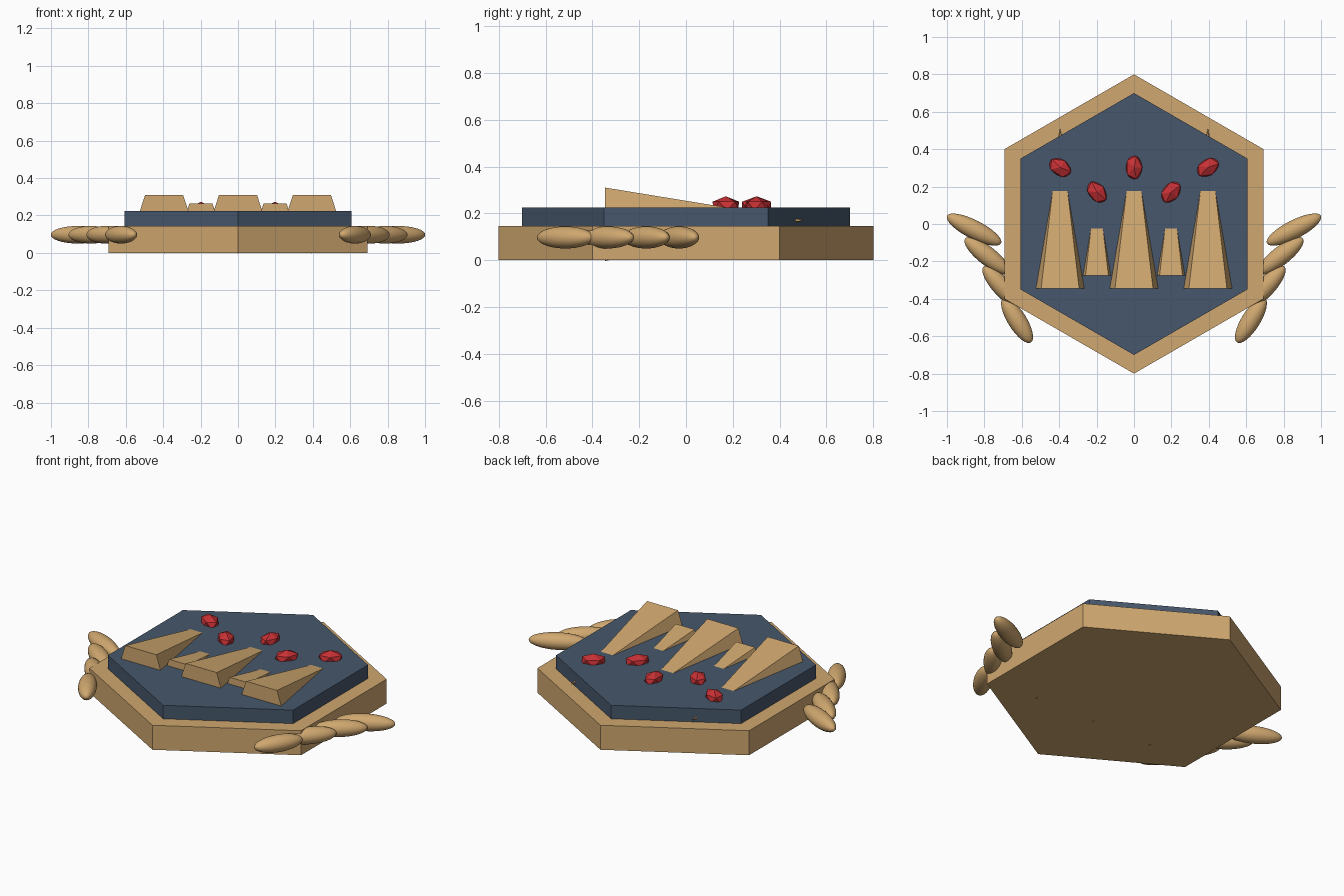
import bpy
import math

if "Cube" in bpy.data.objects:
    bpy.data.objects.remove(bpy.data.objects["Cube"])


def material(name, color):
    m = bpy.data.materials.new(name)
    m.diffuse_color = (*color, 1)
    m.use_nodes = True
    m.node_tree.nodes["Principled BSDF"].inputs["Base Color"].default_value = m.diffuse_color
    return m


TAN = material("tan gold", (0.63, 0.39, 0.16))
BLUE = material("slate blue", (0.063, 0.095, 0.15))
RED = material("gem red", (0.578, 0.03, 0.035))


def finish(name, mat):
    ob = bpy.context.object
    ob.name = name
    ob.data.materials.append(mat)
    return ob


def hex_plate(name, radius, z0, z1, mat):
    # cylinder primitive has its first corner on +y
    bpy.ops.mesh.primitive_cylinder_add(vertices=6, radius=radius, depth=z1 - z0,
                                        location=(0, 0, (z0 + z1) / 2))
    return finish(name, mat)


def spike(name, x, y_front, length, radius, z):
    # five-sided cone laid on its side, flat side up, base facing the front
    bpy.ops.mesh.primitive_cone_add(vertices=5, radius1=radius, radius2=0, depth=length,
                                    location=(x, y_front + length / 2, z),
                                    rotation=(-math.pi / 2, 0, 0))
    ob = finish(name, TAN)
    # one corner must point straight down
    if min((ob.matrix_basis @ v.co).z for v in ob.data.vertices) > z - radius * 0.95:
        for v in ob.data.vertices:
            v.co.x, v.co.y = -v.co.x, -v.co.y
    return ob


def gem(name, x, y, angle):
    bpy.ops.mesh.primitive_ico_sphere_add(subdivisions=1, radius=1, location=(x, y, 0.231),
                                          rotation=(0, 0, math.radians(angle)))
    bpy.context.object.scale = (0.05, 0.073, 0.042)
    return finish(name, RED)


def leaf(name, x, y, half_length, angle):
    bpy.ops.mesh.primitive_uv_sphere_add(segments=32, ring_count=16, radius=1,
                                         location=(x, y, 0.097),
                                         rotation=(0, 0, math.radians(angle)))
    bpy.context.object.scale = (half_length, 0.05, 0.047)
    bpy.ops.object.shade_smooth()
    return finish(name, TAN)


# stacked hexagonal plates
hex_plate("base_plate", 0.8, 0, 0.145, TAN)
hex_plate("inner_plate", 0.7, 0.12, 0.225, BLUE)

# half-sunk spikes, three long and two short
for i, x in enumerate((-0.395, 0, 0.395)):
    spike(f"long_spike_{i + 1}", x, -0.345, 0.857, 0.173, 0.17)
for i, x in enumerate((-0.198, 0.198)):
    spike(f"short_spike_{i + 1}", x, -0.275, 0.525, 0.104, 0.181)

# row of five gems
for i, (x, y, a) in enumerate(((-0.395, 0.302, 57), (-0.198, 0.17, 40), (0, 0.302, 0),
                               (0.198, 0.17, -40), (0.395, 0.302, -57))):
    gem(f"gem_{i + 1}", x, y, a)

# laurel leaves on both sides
LEAVES = ((0.855, -0.03, 0.162, 27), (0.785, -0.17, 0.15, 38),
          (0.707, -0.335, 0.145, 48), (0.625, -0.515, 0.14, 58))
for side, label in ((-1, "left"), (1, "right")):
    for i, (x, y, a, angle) in enumerate(LEAVES):
        leaf(f"{label}_leaf_{i + 1}", side * x, y, a, side * angle)
